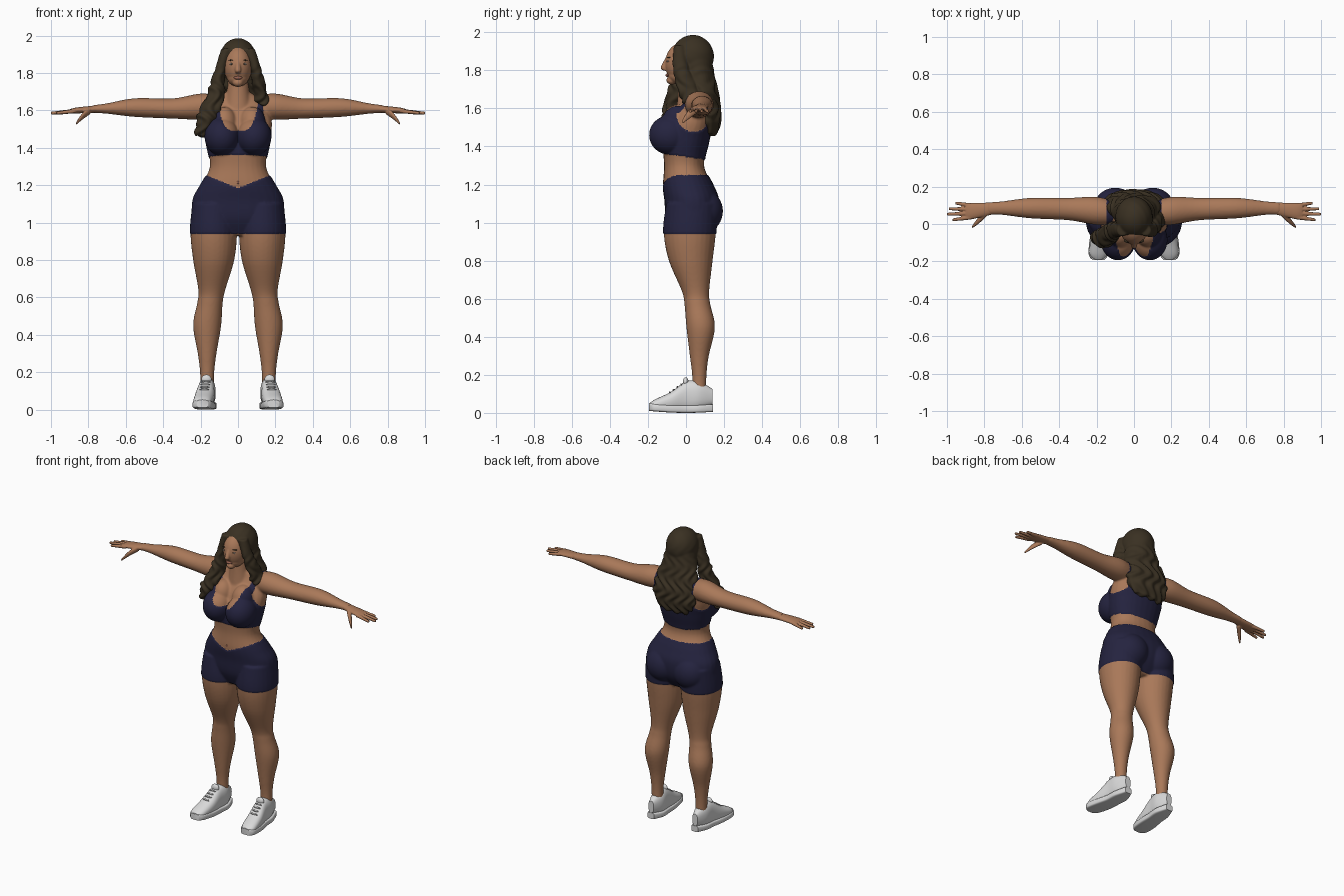
import bpy
import bmesh
import math
from mathutils import Matrix, Vector

cube = bpy.data.objects.get("Cube")
if cube:
    bpy.data.objects.remove(cube, do_unlink=True)


def material(name, red, green, blue):
    mat = bpy.data.materials.new(name)
    mat.use_nodes = True
    colour = (red, green, blue, 1)
    mat.diffuse_color = colour
    shader = mat.node_tree.nodes["Principled BSDF"]
    shader.inputs["Base Color"].default_value = colour
    shader.inputs["Roughness"].default_value = .8
    return mat


skin = material("skin", .4, .19, .1)
navy = material("navy fabric", .018, .017, .05)
dark_brown = material("dark brown hair", .042, .03, .016)
white = material("shoe white", .7, .7, .7)
grey = material("lace grey", .4, .4, .4)
lip_colour = material("lips", .3, .12, .08)
eye_white = material("eye white", .5, .45, .4)


def catmull_rom(before, start, end, after, t):
    """Point at fraction t of the smooth curve from start to end."""
    tangent_in = (end - before) / 2
    tangent_out = (after - start) / 2
    chord = end - start
    bend = chord * 3 - tangent_in * 2 - tangent_out
    twist = tangent_in + tangent_out - chord * 2
    return start + tangent_in * t + bend * t ** 2 + twist * t ** 3


def loft(bm, axis, stations, power=2, sides=28, steps=6):
    """Smooth closed tube through stations of centre and one or two radii,
    with every ring lying square to the given axis."""
    across, along = [i for i in range(3) if i != "XYZ".index(axis)]
    points = [Vector((*s, s[-1])[:5]) for s in stations]
    padded = [points[0], *points, points[-1]]
    samples = [catmull_rom(*group, k / steps)
               for group in zip(padded, padded[1:], padded[2:], padded[3:])
               for k in range(steps)]
    samples.append(points[-1])
    rings = []
    for *centre, first_radius, second_radius in samples:
        ring = []
        for k in range(sides):
            angle = math.tau * k / sides
            co = Vector(centre)
            for slot, radius, wave in ((across, first_radius, math.cos(angle)),
                                       (along, second_radius, math.sin(angle))):
                size = abs(wave) ** (2 / power)
                co[slot] += radius * math.copysign(size, wave)
            ring.append(bm.verts.new(co))
        rings.append(ring)
    for low, high in zip(rings, rings[1:]):
        for k in range(sides):
            bm.faces.new((low[k - 1], low[k], high[k], high[k - 1]))
    bm.faces.new(rings[0])
    bm.faces.new(rings[-1])


def ball(bm, centre, radii):
    """Ellipsoid with its own radius along each axis."""
    place = Matrix.Translation(centre) @ Matrix.Diagonal((*radii, 1))
    bmesh.ops.create_icosphere(bm, subdivisions=4, radius=1, matrix=place)


def finish(bm, name, *materials, mirror=False, voxel=0, smooth=0):
    """Turn the shapes into one object, mirrored and fused when asked."""
    bmesh.ops.recalc_face_normals(bm, faces=bm.faces)
    mesh = bpy.data.meshes.new(name)
    bm.to_mesh(mesh)
    bm.free()
    obj = bpy.data.objects.new(name, mesh)
    bpy.context.collection.objects.link(obj)
    if mirror:
        obj.modifiers.new("mirror", "MIRROR").use_mirror_merge = False
    if voxel:
        fuse = obj.modifiers.new("fuse", "REMESH")
        fuse.mode = "VOXEL"
        fuse.voxel_size = voxel
        relax = obj.modifiers.new("relax", "SMOOTH")
        relax.factor = .5
        relax.iterations = smooth
    graph = bpy.context.evaluated_depsgraph_get()
    done = bpy.data.meshes.new_from_object(obj.evaluated_get(graph))
    obj.modifiers.clear()
    obj.data = done
    done.materials.clear()
    for mat in materials:
        done.materials.append(mat)
    for face in done.polygons:
        face.use_smooth = True
    done.set_sharp_from_angle(angle=math.radians(50))
    return obj


def balls(name, mat, *items, mirror=False):
    """Object made only of ellipsoids, each a centre and its radii."""
    bm = bmesh.new()
    for centre, radii in items:
        ball(bm, centre, radii)
    finish(bm, name, mat, mirror=mirror)


# Body: torso, neck, bust, hips, arm and leg, mirrored and fused
bm = bmesh.new()
loft(bm, "Z", [(0, .02, .93, .12, .08), (0, .03, 1.02, .23, .13),
               (0, .03, 1.12, .24, .14), (0, .01, 1.2, .2, .13),
               (0, -.01, 1.3, .15, .105), (0, 0, 1.43, .17, .12),
               (0, .03, 1.55, .18, .11), (0, .05, 1.65, .13, .07),
               (0, .04, 1.7, .06)], power=2.2)
loft(bm, "Z", [(0, .03, 1.6, .08), (0, .02, 1.7, .06), (0, .02, 1.8, .055)])
ball(bm, (.085, -.085, 1.46), (.09, .105, .1))
ball(bm, (.075, -.045, 1.53), (.07, .08, .09))
ball(bm, (.1, .09, 1.06), (.11, .1, .11))
loft(bm, "X", [(.1, .06, 1.62, .06), (.2, .07, 1.62, .075, .07),
               (.35, .08, 1.61, .06, .054), (.55, .085, 1.615, .055, .05),
               (.7, .085, 1.61, .037, .028), (.78, .083, 1.607, .033, .02)])
loft(bm, "Z", [(.13, .03, 1.1, .11, .13), (.13, .02, .95, .124, .137),
               (.13, .025, .8, .11, .115), (.14, .05, .64, .072),
               (.15, .06, .57, .068), (.165, .077, .45, .075),
               (.165, .07, .3, .05), (.165, .07, .2, .038),
               (.165, .07, .1, .036)])
body = finish(bm, "body", skin, navy, mirror=True, voxel=.0065, smooth=7)


def is_clothing(point):
    """True on the shorts and on the sports top with its straps."""
    x, y, z = abs(point.x), point.y, point.z
    if x > .3:
        return False
    if z < 1.28:
        waist = min(1.25, 1.185 + .4 * x) if y < 0 else 1.25
        return .94 < z < waist
    neckline = 1.49 + 1100 * x ** 4 if y < .03 else 1.6 + 500 * x ** 4
    strap_edge = .147 + max(0, 1.6 - z) * .7
    armhole = x > .135 and math.hypot(y - .04, z - 1.565) < .088
    hem = 1.345 - .15 * y
    return hem < z < neckline and x < strap_edge and not armhole


# Clothing: coloured by region and raised slightly off the skin
bm = bmesh.new()
bm.from_mesh(body.data)
for face in bm.faces:
    face.material_index = int(is_clothing(face.calc_center_median()))
bm.normal_update()
for vert in bm.verts:
    if all(face.material_index for face in vert.link_faces):
        vert.co += vert.normal * .004
bm.to_mesh(body.data)
bm.free()

# Hands: palm, four fingers and a thumb
bm = bmesh.new()
loft(bm, "X", [(.74, .085, 1.608, .03, .02), (.86, .07, 1.6, .043, .016),
               (.9, .07, 1.595, .04, .011)])
for k, reach in enumerate((.97, 1, .99, .955)):
    root = .036 + .021 * k
    tip = .022 + .03 * k
    loft(bm, "X", [(.87, root, 1.597, .012), (reach, tip, 1.585, .008)])
loft(bm, "X", [(.79, .06, 1.6, .02), (.83, .02, 1.57, .018),
               (.865, -.016, 1.53, .008)])
finish(bm, "hands", skin, mirror=True, voxel=.004, smooth=2)

# Head: skull, face, jaw, chin and nose
bm = bmesh.new()
ball(bm, (0, .03, 1.87), (.085, .095, .1))
ball(bm, (0, -.02, 1.835), (.075, .09, .11))
ball(bm, (0, -.035, 1.777), (.058, .062, .05))
ball(bm, (0, -.075, 1.748), (.028, .028, .023))
loft(bm, "Z", [(0, -.098, 1.865, .01), (0, -.117, 1.815, .016),
               (0, -.106, 1.798, .012)])
finish(bm, "head", skin, voxel=.0045, smooth=3)

# Facial details and navel
balls("lips", lip_colour, ((0, -.0965, 1.774), (.023, .011, .009)))
balls("eyes", eye_white, ((.032, -.094, 1.848), (.015, .008, .005)), mirror=True)
balls("irises", dark_brown, ((.032, -.097, 1.848), (.006, .006, .005)), mirror=True)
balls("eyebrows", dark_brown, ((.034, -.089, 1.868), (.02, .01, .003)), mirror=True)
balls("navel", lip_colour, ((0, -.118, 1.215), (.006, .004, .009)))

# Hair: cap, long back mass, front lock over one shoulder, lock behind the other
bm = bmesh.new()
ball(bm, (0, .035, 1.87), (.1, .112, .116))
loft(bm, "Z", [(0, .05, 1.93, .08), (0, .06, 1.8, .11, .085),
               (0, .105, 1.64, .15, .07), (0, .125, 1.53, .15, .055),
               (0, .125, 1.46, .1, .03)])
loft(bm, "Z", [(-.06, -.035, 1.93, .03), (-.1, -.03, 1.8, .03, .042),
               (-.12, -.045, 1.69, .046, .05), (-.165, -.075, 1.56, .057, .05),
               (-.205, -.07, 1.46, .025)])
loft(bm, "Z", [(.06, -.035, 1.93, .03), (.1, -.025, 1.8, .03, .042),
               (.13, .04, 1.63, .04, .06)])
hair = finish(bm, "hair", dark_brown, voxel=.006, smooth=4)


def strand_height(co):
    """Wavy ripple that grows from the crown toward the tips."""
    growth = min(1, max(.08, (1.88 - co.z) * 5))
    sway = 3 * math.sin(40 * co.z)
    return .006 * growth * math.sin(90 * (co.x + co.y * .6) + sway)


ripples = [v.normal * strand_height(v.co) for v in hair.data.vertices]
for vert, ripple in zip(hair.data.vertices, ripples):
    vert.co += ripple

# Shoes: rounded upper with tongue, flat sole following it, and laces
upper = [(.165, .14, .085, .02, .04), (.165, .07, .09, .045, .075),
         (.17, 0, .085, .046, .08), (.18, -.08, .06, .052, .05),
         (.19, -.16, .042, .047, .03), (.19, -.19, .038, .025, .015)]
bm = bmesh.new()
loft(bm, "Y", upper, power=2.4)
ball(bm, (.169, -.002, .163), (.027, .015, .024))
finish(bm, "shoe_uppers", white, mirror=True)
bm = bmesh.new()
sole = [(x, y * 1.02, .02 + y * y * .3, width + .005, .02)
        for x, y, z, width, height in upper]
loft(bm, "Y", sole, power=5)
finish(bm, "shoe_soles", white, mirror=True)
lace_rows = [-.025 - .02 * k for k in range(4)]
laces = [((.17 - .12 * y, y, .165 + .68 * y), (.026, .005, .006)) for y in lace_rows]
balls("shoe_laces", grey, *laces, mirror=True)
